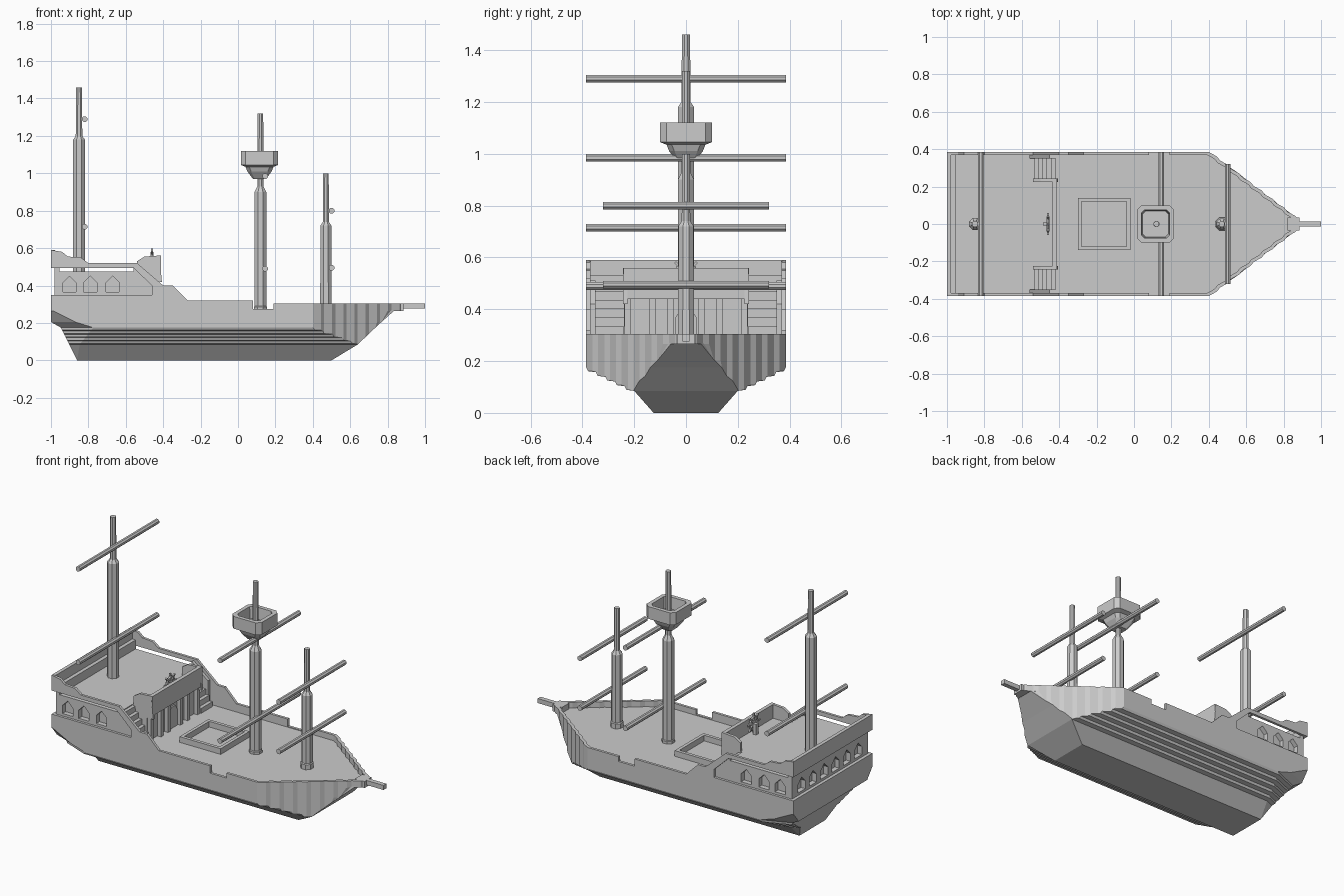
import bpy, bmesh, math
from mathutils import Matrix, Vector

if "Cube" in bpy.data.objects:
    bpy.data.objects.remove(bpy.data.objects["Cube"])


def make(name, verts, faces):
    bm = bmesh.new()
    vs = [bm.verts.new(v) for v in verts]
    for f in faces:
        bm.faces.new([vs[i] for i in f])
    bmesh.ops.remove_doubles(bm, verts=bm.verts, dist=0.0004)
    bmesh.ops.recalc_face_normals(bm, faces=bm.faces)
    me = bpy.data.meshes.new(name)
    bm.to_mesh(me)
    bm.free()
    ob = bpy.data.objects.new(name, me)
    bpy.context.collection.objects.link(ob)
    return ob


def loft(name, rings):
    n = len(rings[0])
    faces = [list(range(n)), list(range((len(rings) - 1) * n, len(rings) * n))]
    for k in range(len(rings) - 1):
        for i in range(n):
            j = (i + 1) % n
            faces.append([k * n + i, k * n + j, (k + 1) * n + j, (k + 1) * n + i])
    return make(name, [v for r in rings for v in r], faces)


def prism(name, pts, axis, a, b):
    put = {'x': lambda p, d: (d, p[0], p[1]), 'y': lambda p, d: (p[0], d, p[1]),
           'z': lambda p, d: (p[0], p[1], d)}[axis]
    return loft(name, [[put(p, d) for p in pts] for d in (a, b)])


def box(name, x0, x1, y0, y1, z0, z1):
    return prism(name, [(x0, y0), (x1, y0), (x1, y1), (x0, y1)], 'z', z0, z1)


def lathe(name, x, prof, sides=8):
    return loft(name, [[(x + r * math.cos(t), r * math.sin(t), z) for t in
                        [(i + .5) * math.tau / sides for i in range(sides)]] for r, z in prof])


def lerp(tab, v):
    if v <= tab[0][0]:
        return tab[0][1]
    for (a, p), (b, q) in zip(tab, tab[1:]):
        if v <= b:
            return p + (q - p) * (v - a) / (b - a)
    return tab[-1][1]


# bow outline in plan: faceted planks narrowing to the stem
plan = []
for i in range(9):
    x, y = .4 + .06 * i, .385 - .0455 * i
    plan.append((x, y))
    if i < 8:
        plan.append((x + .043, y - .024))
inverse = [(y, x) for x, y in reversed(plan)]
stern_x = [(0, -.86), (.08, -.9), (.18, -.95), (.205, -1), (.27, -1)]
stem_x = [(0, .5), (.08, .635), (.18, .74), (.27, .84)]
cut = [(0, 0), (.08, .05), (.18, .18), (.27, 0)]

# hull: stacked stepped strakes
levels = [(0, .125), (.085, .2)]
for k in range(5):
    w, z = .2 + .037 * k, .085 + .018 * k
    levels += [(z + .004, w + .03), (z + .018, w + .037)]
levels += [(.205, .385), (.27, .385)]
rings = []
for z, w in levels:
    xs, xf, c = lerp(stern_x, z), lerp(stem_x, z), lerp(cut, z)
    xc = min(lerp(inverse, w), xf)
    half = [(xs, w - c * .4), (xs + c, w)]
    for px in [xc] + [p[0] for p in plan] + [xf]:
        x = max(xc, min(px, xf))
        half.append((x, min(w, lerp(plan, x))))
    rings.append([(x, y, z) for x, y in half] + [(x, -y, z) for x, y in reversed(half)])
hull = loft("hull", rings)

# bulwarks: side walls with open gallery panel, and bow walls
side = [(-1, .59), (-.94, .58), (-.91, .555), (-.84, .55), (-.8, .52), (-.54, .52), (-.4, .4),
        (-.35, .4), (-.27, .32), (.08, .32), (.08, .275), (.19, .275), (.19, .305), (.4, .305),
        (.4, .265), (-1, .265), (-1, .35), (-.46, .35), (-.46, .4), (-.56, .495), (-1, .495)]
for s, tag in ((1, "left"), (-1, "right")):
    prism("bulwark_" + tag, side, 'y', s * .369, s * .385)
    strip = [(x, s * y) for x, y in plan] + [(x - .012, s * max(y - .014, 0)) for x, y in reversed(plan)]
    prism("bow_bulwark_" + tag, strip, 'z', .265, .305)
    # panel beside the stairs
    prism("stair_wall_" + tag, [(-.56, .27), (-.45, .27), (-.45, .42), (-.56, .51)], 'y', s * .35, s * .37)
    # stairs
    for i in range(6):
        box("stair_" + tag, -.56, -.42 - .022 * i, s * .24, s * .352, .265, .3 + .034 * i)
    rail = [(-.54, .46), (-.54, .53), (-.5, .555), (-.42, .56), (-.407, .42), (-.45, .42)]
    prism("stair_rail_" + tag, rail, 'y', s * .225, s * .243)

# stem block and bowsprit
box("stem_cap", .82, .885, -.035, .035, .265, .305)
box("bowsprit", .83, 1, -.014, .014, .276, .304)

# quarterdeck with arched window niches
deck = [(-.98, -.37), (-.55, -.37), (-.55, -.24), (-.45, -.24),
        (-.45, .24), (-.55, .24), (-.55, .37), (-.98, .37)]
quarterdeck = prism("quarterdeck", deck, 'z', .265, .475)


def arch(c):
    return [(c - .035, .365), (c + .035, .365), (c + .035, .415), (c, .45), (c - .035, .415)]


cutters = []
for s in (1, -1):
    for c in (-.9, -.79, -.67):
        cutters.append(prism("cutter", arch(c), 'y', s * .34, s * .4))
for i in range(6):
    cutters.append(prism("cutter", arch(-.275 + .11 * i), 'x', -1.02, -.95))
bpy.context.view_layer.update()
for c in cutters:
    m = quarterdeck.modifiers.new("niche", 'BOOLEAN')
    m.operation, m.solver, m.object = 'DIFFERENCE', 'EXACT', c
    c.hide_render = True
    c.hide_set(True)

# stern trim
box("stern_sill", -1, -.975, -.375, .375, .265, .35)
box("taffrail", -1, -.978, -.375, .375, .495, .59)
box("taffrail_step", -.98, -.955, -.37, .37, .47, .53)

# cabin front: rail, pilasters, door
box("quarterdeck_rail", -.435, -.412, -.242, .242, .44, .56)
box("quarterdeck_edge", -.46, -.42, -.24, .24, .44, .475)
for y in (-.225, -.13, -.06, .06, .13, .225):
    box("pilaster", -.455, -.425, y - .012, y + .012, .265, .45)
prism("door", [(-.04, .265), (.04, .265), (.04, .37), (.02, .4), (-.02, .4), (-.04, .37)], 'x', -.455, -.44)

# steering wheel
box("wheel_post", -.485, -.465, -.012, .012, .47, .54)
bm = bmesh.new()
for i in range(4):
    bmesh.ops.create_cube(bm, size=1, matrix=Matrix.Translation((-.46, 0, .54)) @
                          Matrix.Rotation(i * math.pi / 4, 4, 'X') @ Matrix.Diagonal((.01, .01, .118, 1)))
me = bpy.data.meshes.new("wheel_spokes")
bm.to_mesh(me)
bm.free()
bpy.context.collection.objects.link(bpy.data.objects.new("wheel_spokes", me))
bpy.ops.mesh.primitive_torus_add(major_segments=8, minor_segments=4, major_radius=.04, minor_radius=.007,
                                 location=(-.46, 0, .54), rotation=(0, math.pi / 2, 0))
bpy.context.object.name = "wheel_rim"


# hollow square tray with chamfered corners
def octo(x, h, c, z):
    q = [(h, -h + c), (h, h - c), (h - c, h), (-h + c, h), (-h, h - c), (-h, -h + c), (-h + c, -h), (h - c, -h)]
    return [(x + a, b, z) for a, b in q]


# hatch coaming
for s in (1, -1):
    box("hatch_side", -.3, -.02, s * .12, s * .14, .265, .305)
    box("hatch_end", -.16 + s * .12, -.16 + s * .14, -.14, .14, .265, .305)

# masts
lathe("mizzen_mast", -.85, [(.034, .46), (.034, 1.18), (.019, 1.2), (.017, 1.46)])
lathe("main_mast", .12, [(.038, .26), (.038, .285), (.034, .29), (.034, .9), (.018, .93), (.016, 1.32)])
lathe("fore_mast", .47, [(.038, .26), (.038, .3), (.033, .305), (.032, .72), (.018, .74), (.016, 1)])

# crow's nest
loft("crows_nest", [octo(.115, .035, .01, .97), octo(.115, .065, .02, 1.01), octo(.115, .075, .02, 1.035),
                    octo(.115, .1, .025, 1.045), octo(.115, .1, .025, 1.12), octo(.115, .076, .018, 1.12),
                    octo(.115, .07, .018, 1.05)])

# yards
for x, z, h in ((-.82, 1.29, .385), (-.82, .715, .385), (.145, .985, .385), (.145, .49, .385),
                (.5, .8, .32), (.5, .495, .32)):
    r = .016
    ring = [(x + r * math.cos(t), z + r * math.sin(t)) for t in [(i + .5) * math.tau / 8 for i in range(8)]]
    prism("yard", ring, 'y', -h, h)
